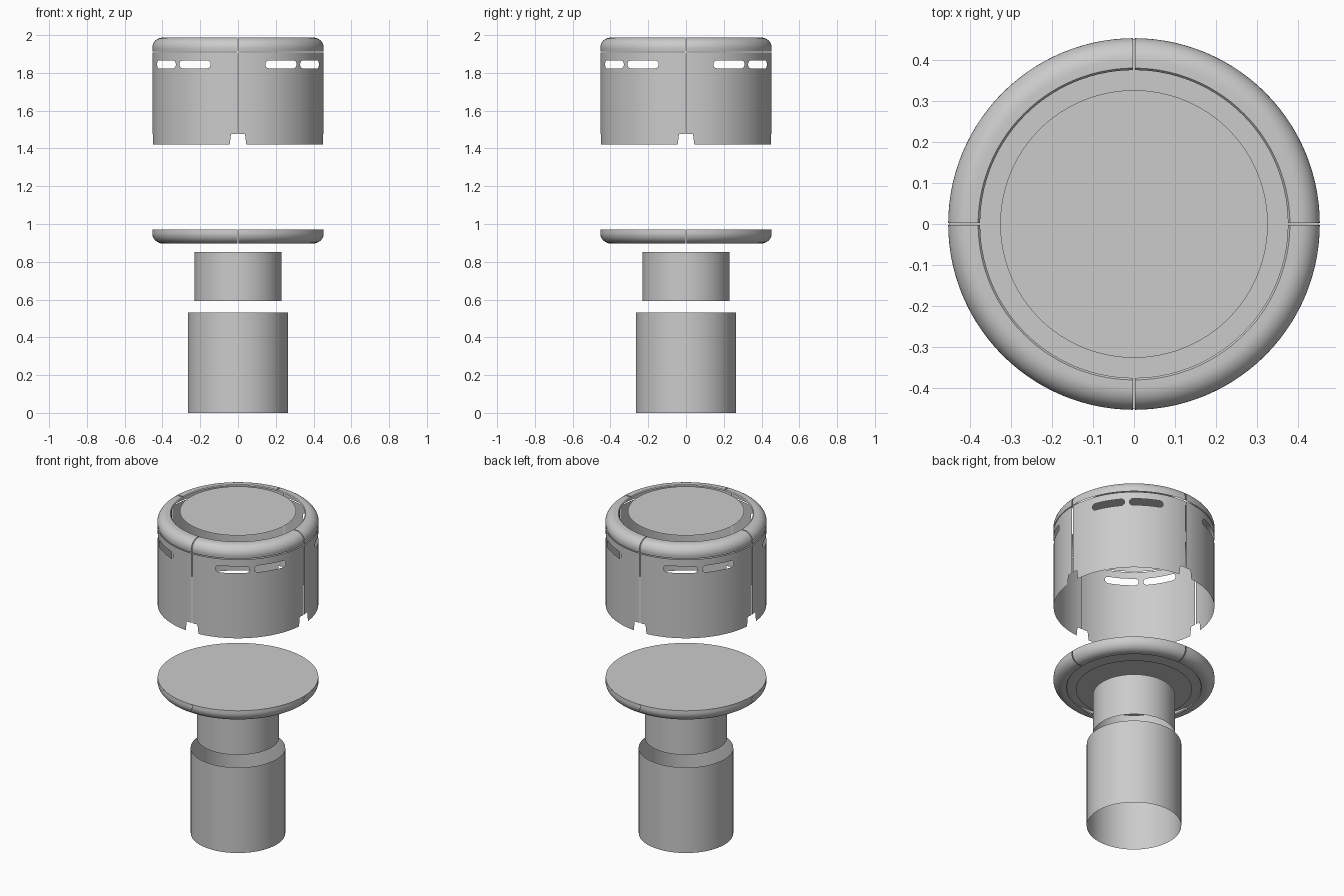
import bpy, bmesh
from math import sin, cos, pi, radians, sqrt, asin

if "Cube" in bpy.data.objects:
    bpy.data.objects.remove(bpy.data.objects["Cube"])

grey = bpy.data.materials.new("plain_grey")
grey.diffuse_color = (0.6, 0.6, 0.6, 1)
grey.use_nodes = True
grey.node_tree.nodes["Principled BSDF"].inputs["Base Color"].default_value = grey.diffuse_color

GAP = 0.0025 / 0.453          # half of the seam between quarters, in radians


def finish(name, bm):
    bmesh.ops.remove_doubles(bm, verts=bm.verts, dist=1e-5)
    me = bpy.data.meshes.new(name)
    bm.to_mesh(me)
    bm.free()
    me.materials.append(grey)
    ob = bpy.data.objects.new(name, me)
    bpy.context.collection.objects.link(ob)
    bpy.ops.object.select_all(action='DESELECT')
    ob.select_set(True)
    bpy.context.view_layer.objects.active = ob
    bpy.ops.object.shade_smooth_by_angle(angle=radians(35))
    return ob


def quad(bm, pts):
    """Face from (radius, angle, height) corners."""
    bm.faces.new([bm.verts.new((r * cos(a), r * sin(a), z)) for r, a, z in pts])


def revolve(name, profile, a0=0.0, a1=2 * pi, steps=96):
    bm = bmesh.new()
    for i in range(steps):
        s, t = (a0 + (a1 - a0) * k / steps for k in (i, i + 1))
        for (r0, z0), (r1, z1) in zip(profile, profile[1:]):
            quad(bm, [(r0, s, z0), (r0, t, z0), (r1, t, z1), (r1, s, z1)])
    return finish(name, bm)


def disc(name, radius, z, up=True):
    bm = bmesh.new()
    bmesh.ops.create_circle(bm, cap_ends=True, segments=96, radius=radius)
    for v in bm.verts:
        v.co.z = z
    bm.normal_update()
    for f in bm.faces:
        if (f.normal.z > 0) != up:
            f.normal_flip()
    return finish(name, bm)


# Shell wall: quarter panels with two capsule slots and notched bottom corners
R, TOP, MID, BOTTOM, NOTCH = 0.452, 1.909, 1.845, 1.42, 1.477
SLOT_R = 0.021
SLOTS = [(radians(18.7), radians(43.3)), (radians(46.7), radians(71.3))]
N_IN, N_OUT = asin(0.037 / R), asin(0.044 / R)


def slot_half(a):
    e = SLOT_R / R
    for s, t in SLOTS:
        if s < a < t:
            d = max(s + e - a, a - (t - e), 0) * R
            return sqrt(max(SLOT_R ** 2 - d * d, 0))
    return 0.0


def bottom(a):
    d = min(a, pi / 2 - a)
    k = min(max((d - N_IN) / (N_OUT - N_IN), 0), 1)
    return NOTCH + (BOTTOM - NOTCH) * k


angles = {GAP, pi / 2 - GAP, N_IN, N_OUT, pi / 2 - N_IN, pi / 2 - N_OUT}
angles |= {radians(2.5 * i) for i in range(1, 36)}
for s, t in SLOTS:
    for i in range(7):                       # rounded slot ends
        e = SLOT_R / R * (1 - cos(pi / 2 * i / 6))
        angles |= {s + e, t - e}
angles = sorted(angles)

for q in range(4):
    bm = bmesh.new()
    o = q * pi / 2
    for a, b in zip(angles, angles[1:]):
        if b - a < 1e-6:
            continue
        ha, hb = slot_half(a), slot_half(b)
        quad(bm, [(R, o + a, bottom(a)), (R, o + b, bottom(b)),
                  (R, o + b, MID - hb), (R, o + a, MID - ha)])
        quad(bm, [(R, o + a, MID + ha), (R, o + b, MID + hb),
                  (R, o + b, TOP), (R, o + a, TOP)])
    finish(f"wall_panel_{q + 1}", bm)

# Rounded rims in quarters: upper one, and its mirror image on the lower plate
rim = [(0.452, 1.914)]
rim += [(0.399 + 0.055 * cos(pi / 2 * i / 10), 1.932 + 0.055 * sin(pi / 2 * i / 10))
        for i in range(11)]
rim += [(0.381, 1.987), (0.376, 1.981)]
low_rim = [(r, 2.884 - z) for r, z in reversed(rim)]
for q in range(4):
    a0, a1 = q * pi / 2 + GAP, (q + 1) * pi / 2 - GAP
    revolve(f"upper_rim_{q + 1}", rim, a0, a1, 28)
    revolve(f"lower_rim_{q + 1}", low_rim, a0, a1, 28)

# Flat plates
disc("top_disc", 0.327, 2.0)
disc("plate_cover", 0.452, 0.97)
disc("plate_bottom_disc", 0.327, 0.887, up=False)

# Open tubes below
revolve("upper_tube", [(0.231, 0.593), (0.231, 0.851)])
revolve("lower_tube", [(0.266, 0.0), (0.266, 0.531)])
